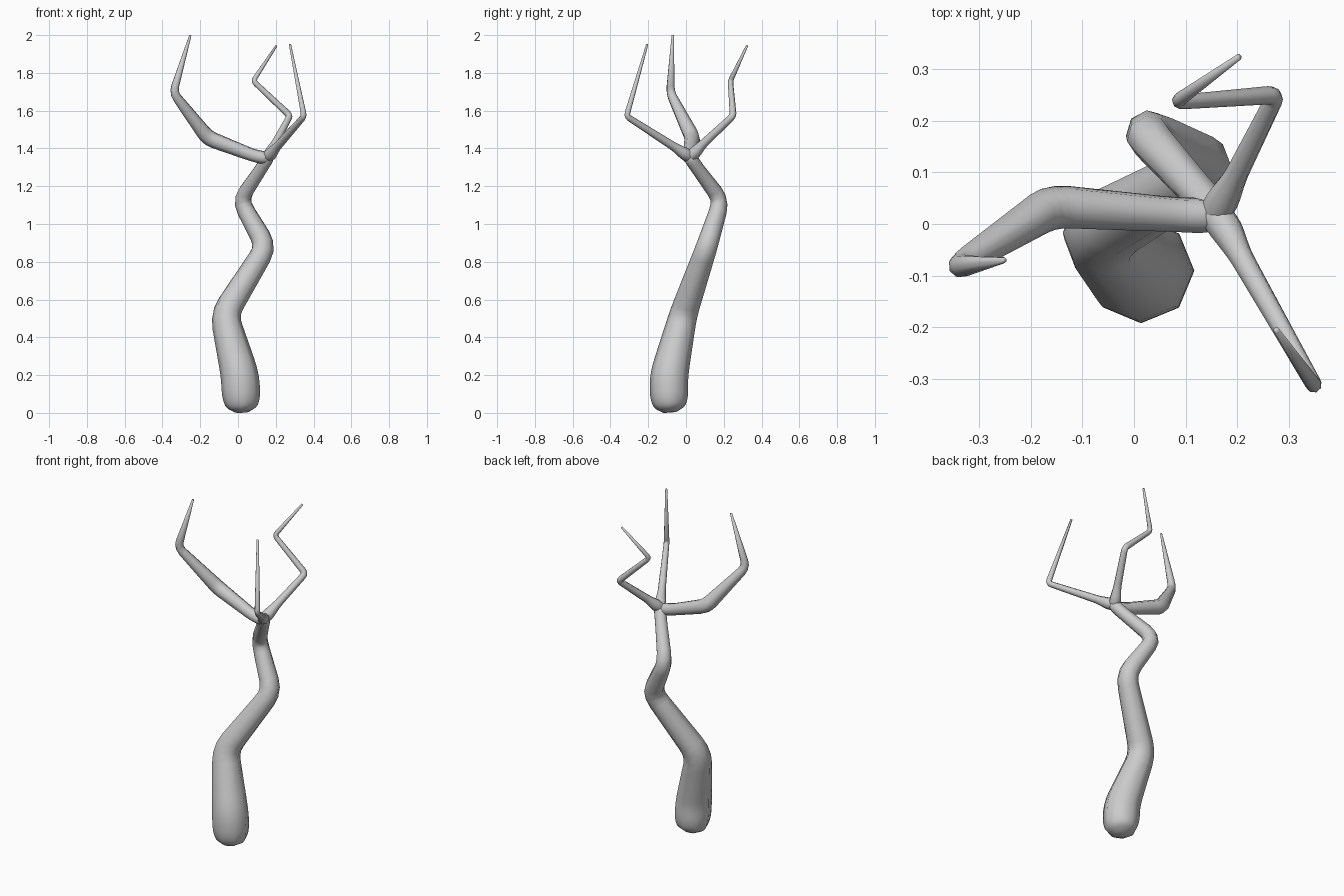
import bpy, bmesh, math
from mathutils import Vector

if "Cube" in bpy.data.objects:
    bpy.data.objects.remove(bpy.data.objects["Cube"])

SIDES = 8


def round_path(points, d):
    """Replace each corner of an (x, y, z, radius) path with a short curve."""
    pts = [Vector(p) for p in points]
    out = [pts[0]]
    for a, b, c in zip(pts, pts[1:], pts[2:]):
        la, lc = (a - b).length, (c - b).length
        p = b + (a - b) * min(d / la, 0.4)
        q = b + (c - b) * min(d / lc, 0.4)
        for t in (0, 0.33, 0.67, 1):
            out.append(p * (1 - t) ** 2 + b * 2 * t * (1 - t) + q * t * t)
    return out + [pts[-1]]


def limb(name, points, d):
    """Sweep an eight-sided tapered tube along a rounded path."""
    path = round_path(points, d)
    pos = [p.to_3d() for p in path]
    bm = bmesh.new()
    rings = []
    u = Vector((1, 0, 0))
    for i, c in enumerate(pos):
        before = c - pos[i - 1] if i else pos[1] - c
        after = pos[i + 1] - c if i + 1 < len(pos) else before
        t = (before.normalized() + after.normalized()).normalized()
        u = (u - t * u.dot(t)).normalized()
        v = t.cross(u)
        ring = []
        for k in range(SIDES):
            a = 2 * math.pi * k / SIDES
            ring.append(bm.verts.new(c + (u * math.cos(a) + v * math.sin(a)) * path[i].w))
        rings.append(ring)
    for r, s in zip(rings, rings[1:]):
        for k in range(SIDES):
            n = (k + 1) % SIDES
            bm.faces.new((r[k], r[n], s[n], s[k]))
    bm.faces.new(rings[0][::-1])
    bm.faces.new(rings[-1])
    bmesh.ops.recalc_face_normals(bm, faces=bm.faces)
    for f in bm.faces:
        f.smooth = True
    mesh = bpy.data.meshes.new(name)
    bm.to_mesh(mesh)
    bm.free()
    obj = bpy.data.objects.new(name, mesh)
    bpy.context.collection.objects.link(obj)
    return obj


# Winding trunk with a bulbous foot
limb("trunk", [
    (0.02, -0.085, 0.003, 0.035), (0.019, -0.087, 0.03, 0.085),
    (0.017, -0.09, 0.09, 0.102), (0.01, -0.09, 0.2, 0.101),
    (-0.073, -0.015, 0.52, 0.074), (0.15, 0.11, 0.88, 0.057),
    (0.01, 0.187, 1.125, 0.044), (0.125, 0.06, 1.295, 0.035),
    (0.158, 0.022, 1.352, 0.037), (0.17, 0.012, 1.375, 0.018)], 0.07)

# Thick left branch
limb("left_branch", [
    (0.175, 0.017, 1.355, 0.022), (0.14, 0.016, 1.35, 0.035),
    (0.08, 0.018, 1.363, 0.034), (-0.16, 0.035, 1.455, 0.043),
    (-0.343, -0.083, 1.695, 0.024), (-0.252, -0.07, 2.0, 0.006)], 0.04)

# Front branch with one sharp bend
limb("front_branch", [
    (0.145, 0.035, 1.35, 0.03), (0.175, -0.005, 1.37, 0.034),
    (0.205, -0.06, 1.407, 0.023), (0.35, -0.315, 1.57, 0.016),
    (0.275, -0.205, 1.952, 0.006)], 0.022)

# Back branch with two sharp bends
limb("back_branch", [
    (0.15, 0.005, 1.345, 0.03), (0.17, 0.045, 1.375, 0.034),
    (0.195, 0.09, 1.423, 0.023), (0.275, 0.25, 1.573, 0.018),
    (0.08, 0.235, 1.757, 0.014), (0.203, 0.323, 1.943, 0.006)], 0.022)
